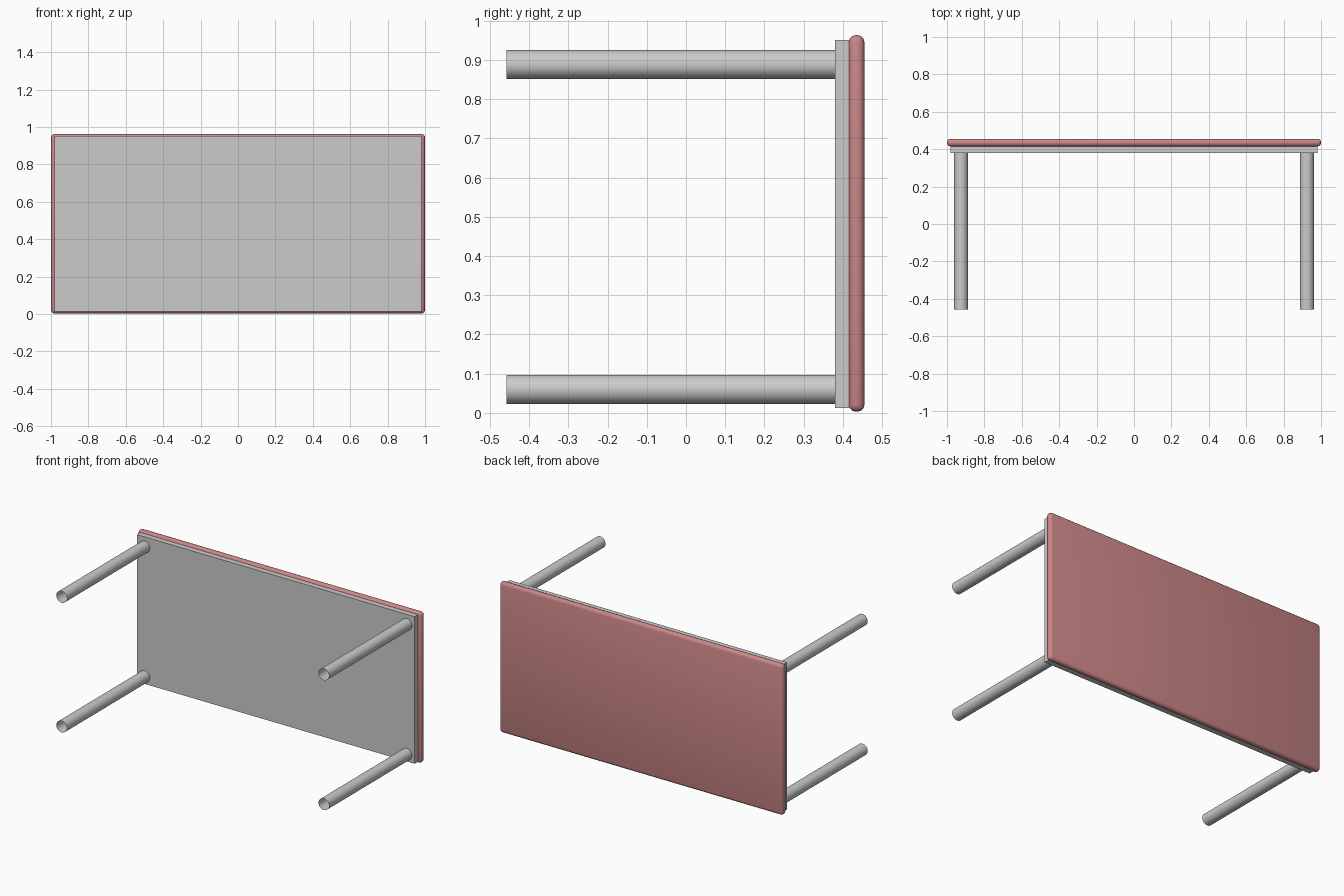
import bpy
from math import pi

cube = bpy.data.objects.get("Cube")
if cube:
    bpy.data.objects.remove(cube, do_unlink=True)


def make_material(name, rgb):
    mat = bpy.data.materials.new(name)
    mat.use_nodes = True
    mat.diffuse_color = (*rgb, 1)
    mat.node_tree.nodes["Principled BSDF"].inputs["Base Color"].default_value = (*rgb, 1)
    return mat


grey = make_material("light grey", (0.60, 0.60, 0.60))
pink = make_material("dusty pink", (0.60, 0.24, 0.24))


def slab(name, half_x, y0, y1, z0, z1, mat):
    bpy.ops.mesh.primitive_cube_add(size=1, location=(0, (y0 + y1) / 2, (z0 + z1) / 2))
    ob = bpy.context.object
    ob.name = name
    ob.scale = (2 * half_x, y1 - y0, z1 - z0)
    bpy.ops.object.transform_apply(location=False, rotation=False, scale=True)
    ob.data.materials.append(mat)
    return ob


# Padded top with rounded rim, and the board beneath it
top = slab("padded_top", 1.0, 0.415, 0.455, 0.003, 0.963, pink)
bevel = top.modifiers.new("rounded_rim", "BEVEL")
bevel.width = 0.018
bevel.segments = 3
bpy.ops.object.shade_smooth()
slab("under_board", 0.98, 0.38, 0.415, 0.013, 0.951, grey)

# Four open tube legs
front, back = -0.457, 0.38
for side, x in (("left", 0.925), ("right", -0.925)):
    for level, z in (("upper", 0.888), ("lower", 0.06)):
        bpy.ops.mesh.primitive_cylinder_add(
            vertices=32, radius=0.037, depth=back - front, end_fill_type='NOTHING',
            location=(x, (front + back) / 2, z), rotation=(pi / 2, 0, 0))
        leg = bpy.context.object
        leg.name = f"{side}_{level}_leg"
        leg.data.materials.append(grey)
        bpy.ops.object.shade_smooth()
